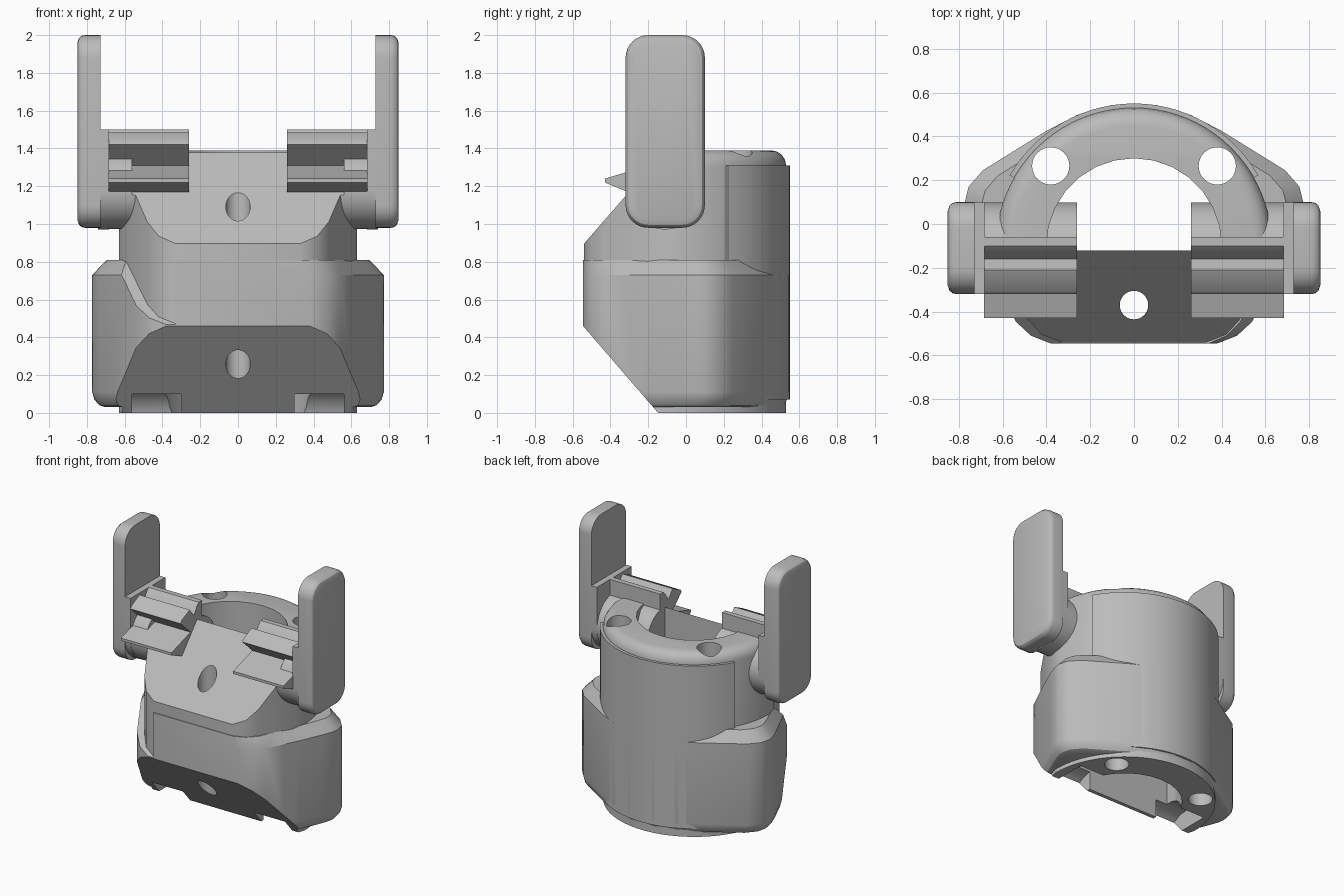
import bpy, bmesh
from math import sin, cos, radians

cube = bpy.data.objects.get("Cube")
if cube:
    bpy.data.objects.remove(cube, do_unlink=True)

grey = bpy.data.materials.new("plain grey")
grey.use_nodes = True
grey.diffuse_color = (0.5, 0.5, 0.5, 1)
grey.node_tree.nodes["Principled BSDF"].inputs["Base Color"].default_value = (0.5, 0.5, 0.5, 1)


def loft(name, rings):
    """Closed solid through a stack of equal-length rings."""
    bm = bmesh.new()
    loops = [[bm.verts.new(p) for p in ring] for ring in rings]
    n = len(loops[0])
    for a, b in zip(loops, loops[1:]):
        for i in range(n):
            j = (i + 1) % n
            bm.faces.new((a[i], a[j], b[j], b[i]))
    bm.faces.new(loops[0])
    bm.faces.new(loops[-1])
    bmesh.ops.recalc_face_normals(bm, faces=bm.faces)
    mesh = bpy.data.meshes.new(name)
    bm.to_mesh(mesh)
    bm.free()
    mesh.materials.append(grey)
    obj = bpy.data.objects.new(name, mesh)
    bpy.context.collection.objects.link(obj)
    return obj


def along_x(name, outline, x0, x1):
    return loft(name, [[(x, y, z) for y, z in outline] for x in (x0, x1)])


def along_z(name, outline, z0, z1):
    return loft(name, [[(x, y, z) for x, y in outline] for z in (z0, z1)])


def arc(cx, cy, r, a0, a1, n):
    steps = [radians(a0 + (a1 - a0) * i / n) for i in range(n + 1)]
    return [(cx + r * cos(t), cy + r * sin(t)) for t in steps]


def circle(cx, cy, r, n=32):
    return arc(cx, cy, r, 0, 360, n)[:-1]


def select(obj):
    bpy.ops.object.select_all(action='DESELECT')
    bpy.context.view_layer.objects.active = obj
    obj.select_set(True)


def cut(obj, cutters):
    select(obj)
    for c in cutters:
        mod = obj.modifiers.new("cut", 'BOOLEAN')
        mod.operation = 'DIFFERENCE'
        mod.object = c
        bpy.ops.object.modifier_apply(modifier=mod.name)


def mirrored(half):
    return half + [(-x, y) for x, y in reversed(half)]


# Shared cutters: front slopes, bore, screw holes, lower hinge sockets
upper_slope = along_x("cut_upper", [(-0.632, 0.79), (-0.023, 1.49), (-0.7, 1.5)], -1, 1)
lower_slope = along_x("cut_lower", [(-0.645, 0.576), (-0.065, -0.096), (-0.7, -0.12)], -1, 1)
bore_outline = [(-0.4, -0.12), (0.4, -0.12)] + arc(0, -0.1, 0.4, 0, 180, 14)
bore = along_z("cut_bore", bore_outline, -0.2, 1.6)
holes = [along_z("cut_hole", circle(x, y, r), -0.2, 1.6)
         for x, y, r in ((-0.38, 0.265, 0.085), (0.38, 0.265, 0.085), (0, -0.37, 0.065))]
sockets = [along_x("cut_socket", circle(-0.11, -0.07, 0.21), s * 0.3, s * 0.56) for s in (-1, 1)]
side_notch = along_x("cut_side_notch", [(-0.66, 0.35), (-0.18, 0.84), (-0.18, 1), (-0.66, 1)], -1, -0.33)
cutters = [upper_slope, lower_slope, bore] + holes + sockets

# Main body: rounded front corners, round back, filleted top rim
front_corner = [(0.33, -0.54), (0.42, -0.505), (0.48, -0.44), (0.54, -0.32), (0.6, -0.2)]


def body_ring(z, inset):
    front = [(x, y) for x, y in front_corner]
    back = arc(0, -0.1, 0.63 - inset, 0, 180, 40)
    front_left = [(-x, y) for x, y in reversed(front)]
    return [(x, y, z) for x, y in front + back + front_left]


levels = [(0, 0)]
for a in (0, 22.5, 45, 67.5, 90):
    t = radians(a)
    levels.append((1.31 + 0.08 * sin(t), 0.08 * (1 - cos(t))))
body = loft("body", [body_ring(z, i) for z, i in levels])
cut(body, cutters)

# Wide lower skirt with chamfered shoulders and rounded bottom edge
skirt_half = [(0.38, -0.545), (0.47, -0.51), (0.54, -0.445), (0.6, -0.32), (0.66, -0.2),
              (0.735, -0.03), (0.765, 0.05), (0.772, 0.1), (0.755, 0.17), (0.69, 0.245),
              (0.4, 0.425), (0.26, 0.497), (0.1, 0.543)]
skirt_plan = mirrored(skirt_half)
skirt = loft("skirt", [[(x * k, y * (k if y > 0 else 1), z) for x, y in skirt_plan]
                       for z, k in ((0.03, 0.91), (0.04, 0.95), (0.07, 0.985), (0.11, 1), (0.73, 1), (0.81, 0.9))])
cut(skirt, cutters + [side_notch])

# Thin raised band around the back
band_plan = arc(0, -0.105, 0.655, 30, 150, 28) + arc(0, -0.105, 0.622, 150, 30, 28)
back_band = along_z("back_band", band_plan, 0.07, 1.31)

# Toothed rail profile lying on the upper slope
rail = [(-0.06, 1.3), (-0.06, 1.5), (-0.1, 1.5), (-0.125, 1.475), (-0.16, 1.42), (-0.21, 1.485),
        (-0.305, 1.44), (-0.32, 1.42), (-0.2, 1.31), (-0.33, 1.27), (-0.43, 1.24),
        (-0.43, 1.22), (-0.31, 1.17), (-0.2, 1.17)]


def paddle_ring(x, inset):
    r = 0.12 - inset
    y0, y1, z0, z1 = -0.2, -0.02, 1.1, 1.88
    pts = (arc(y1, z1, r, 0, 90, 8) + arc(y0, z1, r, 90, 180, 8)
           + arc(y0, z0, r, 180, 270, 8) + arc(y1, z0, r, 270, 360, 8))
    return [(x, y, z) for y, z in pts]


parts = [body, skirt, back_band]
for side, s in (("left", 1), ("right", -1)):
    # Hinge barrel, trimmed flush with the slope where it sits in the body
    barrel = along_x(side + "_barrel", circle(-0.11, 1.18, 0.207, 40), s * 0.26, s * 0.56)
    cut(barrel, [upper_slope])
    knuckle = along_x(side + "_knuckle", circle(-0.11, 1.18, 0.207, 40), s * 0.56, s * 0.69)
    teeth = along_x(side + "_rail", rail, s * 0.26, s * 0.685)
    # Arm joining the hinge to the paddle
    arm_outline = arc(-0.11, 1.18, 0.209, 180, 360, 24) + [(0.099, 1.5), (-0.319, 1.5)]
    arm = along_x(side + "_arm", arm_outline, s * 0.682, s * 0.74)
    # Upright paddle with a softened outer edge
    paddle = loft(side + "_paddle", [paddle_ring(s * x, i) for x, i in
                                     ((0.728, 0), (0.81, 0), (0.828, 0.004), (0.842, 0.016), (0.85, 0.04))])
    parts += [barrel, knuckle, teeth, arm, paddle]

for c in cutters + [side_notch]:
    bpy.data.objects.remove(c, do_unlink=True)

for p in parts:
    select(p)
    bpy.ops.object.shade_smooth_by_angle(angle=radians(30))
